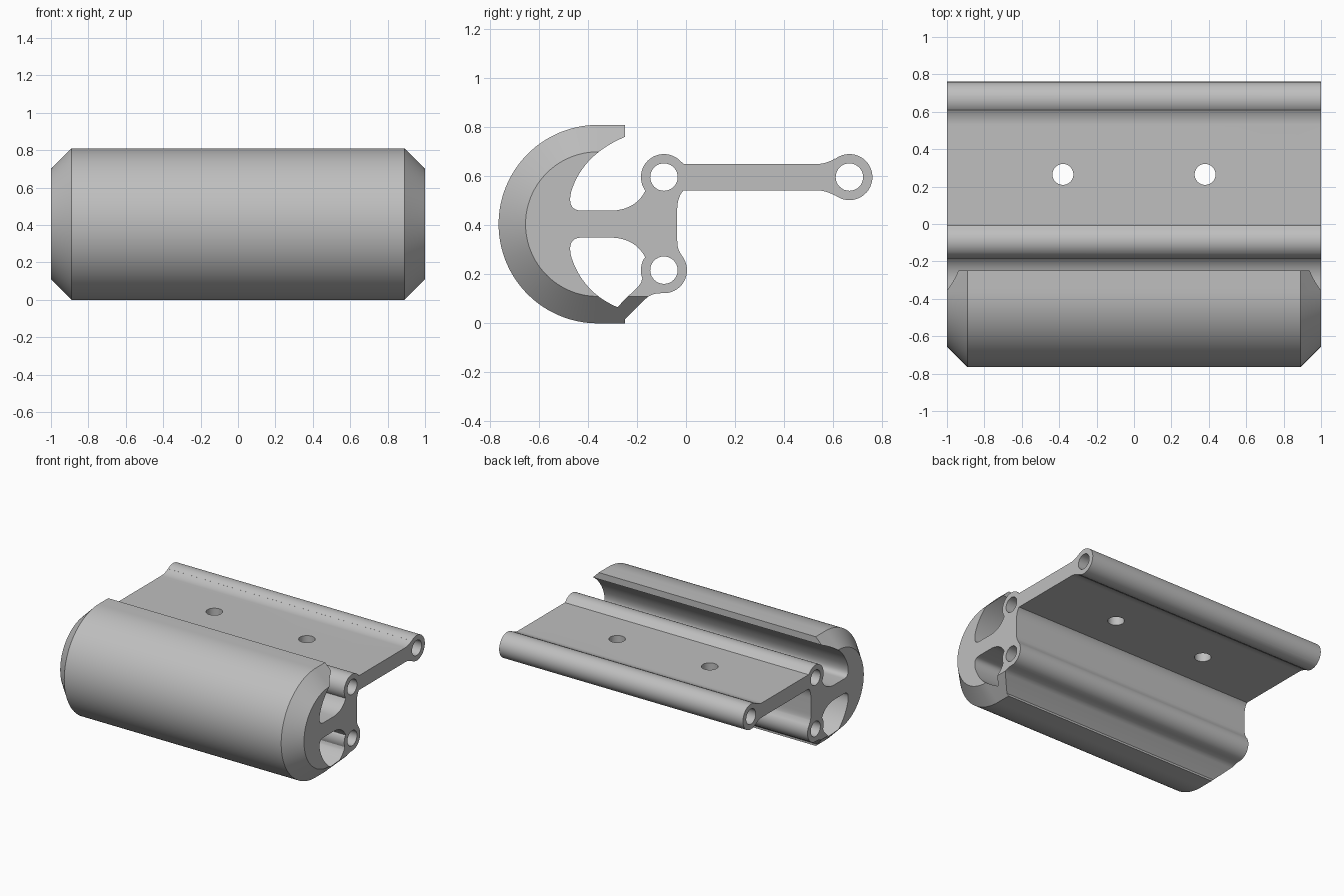
import bpy, bmesh
from math import sin, cos, radians
from mathutils import Vector

old = bpy.data.objects.get("Cube")
if old:
    bpy.data.objects.remove(old, do_unlink=True)

MID = 0.405          # height of the rounded shell's axis
SHELL_Y = -0.36
BOSS_R, BORE_R = 0.094, 0.056
TOP, LOW, REAR = (-0.09, 0.597), (-0.09, 0.217), (0.667, 0.597)


def arc(centre, r, a0, a1, n=24):
    """Points along a circle, angles in degrees."""
    angles = [radians(a0 + (a1 - a0) * i / n) for i in range(n + 1)]
    return [(centre[0] + r * cos(a), centre[1] + r * sin(a)) for a in angles]


def bend(a, b, c, n=10):
    """Quadratic curve from a to c pulled towards b."""
    a, b, c = Vector(a), Vector(b), Vector(c)
    pts = []
    for i in range(n + 1):
        t = i / n
        pts.append(tuple(a * (1 - t) ** 2 + b * 2 * t * (1 - t) + c * t * t))
    return pts


def flip(points):
    return [(y, 2 * MID - z) for y, z in points]


def loft(name, sections):
    """Closed solid through matching rings of 3D points."""
    bm = bmesh.new()
    rings = [[bm.verts.new(p) for p in s] for s in sections]
    for r0, r1 in zip(rings, rings[1:]):
        for i in range(len(r0)):
            j = (i + 1) % len(r0)
            bm.faces.new((r0[i], r0[j], r1[j], r1[i]))
    bm.faces.new(rings[0])
    bm.faces.new(rings[-1])
    bmesh.ops.recalc_face_normals(bm, faces=bm.faces)
    mesh = bpy.data.meshes.new(name)
    bm.to_mesh(mesh)
    bm.free()
    obj = bpy.data.objects.new(name, mesh)
    bpy.context.collection.objects.link(obj)
    return obj


def prism(name, outline, half):
    return loft(name, [[(x, y, z) for y, z in outline] for x in (-half, half)])


def combine(target, tool, operation):
    mod = target.modifiers.new("cut", 'BOOLEAN')
    mod.operation, mod.solver, mod.object = operation, 'EXACT', tool
    bpy.context.view_layer.objects.active = target
    bpy.ops.object.modifier_apply(modifier=mod.name)
    bpy.data.objects.remove(tool, do_unlink=True)


# Shared edge of the two pockets: rounded nose, web, fillet up to the boss
nose = bend((-0.468, 0.54), (-0.488, 0.46), (-0.425, 0.46))
fillet = bend((-0.30, 0.46), (-0.205, 0.465), (-0.166, 0.541))

# Main cross-section, oversized at the shell so the envelope trims it
outline = [(-0.25, 0.95)]
outline += arc((SHELL_Y, MID), 0.54, 90, 270, 32)
outline += [(-0.25, -0.15), (-0.25, 0.015)]
outline += bend((-0.165, 0.1), (-0.14, 0.124), (-0.098, 0.123), 6)
outline += arc(LOW, BOSS_R, -80, 40)
outline += bend((-0.03, 0.3), (-0.036, 0.315), (-0.036, 0.35), 6)
outline += bend((-0.036, 0.46), (-0.036, 0.515), (-0.01, 0.543))
outline += bend((0.53, 0.543), (0.57, 0.543), (0.607, 0.522))
outline += arc(REAR, BOSS_R, -128, 128, 36)
outline += bend((0.607, 0.672), (0.57, 0.65), (0.53, 0.65))
outline += [(-0.008, 0.65)]
outline += arc(TOP, BOSS_R, 42, 214)
outline += fillet[::-1] + nose[::-1]
outline += bend((-0.468, 0.54), (-0.42, 0.69), (-0.249, 0.761), 18)[1:]
body = prism("clamp_body", outline, 1.1)

# Lower enclosed pocket
pocket = flip(nose) + flip(fillet)
pocket += arc(LOW, BOSS_R, 150, 200, 10)
pocket += bend((-0.183, 0.167), (-0.195, 0.146), (-0.235, 0.112), 6)
pocket += bend((-0.28, 0.066), (-0.42, 0.125), (-0.468, 0.27), 18)[:-1]
combine(body, prism("pocket_cutter", pocket, 1.2), 'DIFFERENCE')

# Long bores through the three bosses
for centre in (TOP, LOW, REAR):
    ring = arc(centre, BORE_R, 0, 360, 32)[:-1]
    combine(body, prism("bore_cutter", ring, 1.2), 'DIFFERENCE')

# Two bolt holes through the plate
for x in (-0.38, 0.38):
    ring = arc((x, 0.265), 0.056, 0, 360, 32)[:-1]
    tool = loft("bolt_cutter", [[(u, v, z) for u, v in ring] for z in (0.4, 0.8)])
    combine(body, tool, 'DIFFERENCE')

# Rounded envelope with chamfered ends
sections = []
for x, r in ((-1, 0.295), (-0.89, MID), (0.89, MID), (1, 0.295)):
    ring = [(1, MID + r)] + arc((SHELL_Y, MID), r, 90, 270, 64) + [(1, MID - r)]
    sections.append([(x, y, z) for y, z in ring])
combine(body, loft("envelope", sections), 'INTERSECT')

# Plain grey finish
grey = bpy.data.materials.new("plain grey")
grey.use_nodes = True
colour = (0.52, 0.52, 0.52, 1)
grey.diffuse_color = colour
grey.node_tree.nodes["Principled BSDF"].inputs["Base Color"].default_value = colour
body.data.materials.clear()
body.data.materials.append(grey)

bpy.ops.object.select_all(action='DESELECT')
body.select_set(True)
bpy.context.view_layer.objects.active = body
bpy.ops.object.shade_smooth_by_angle(angle=radians(25))
